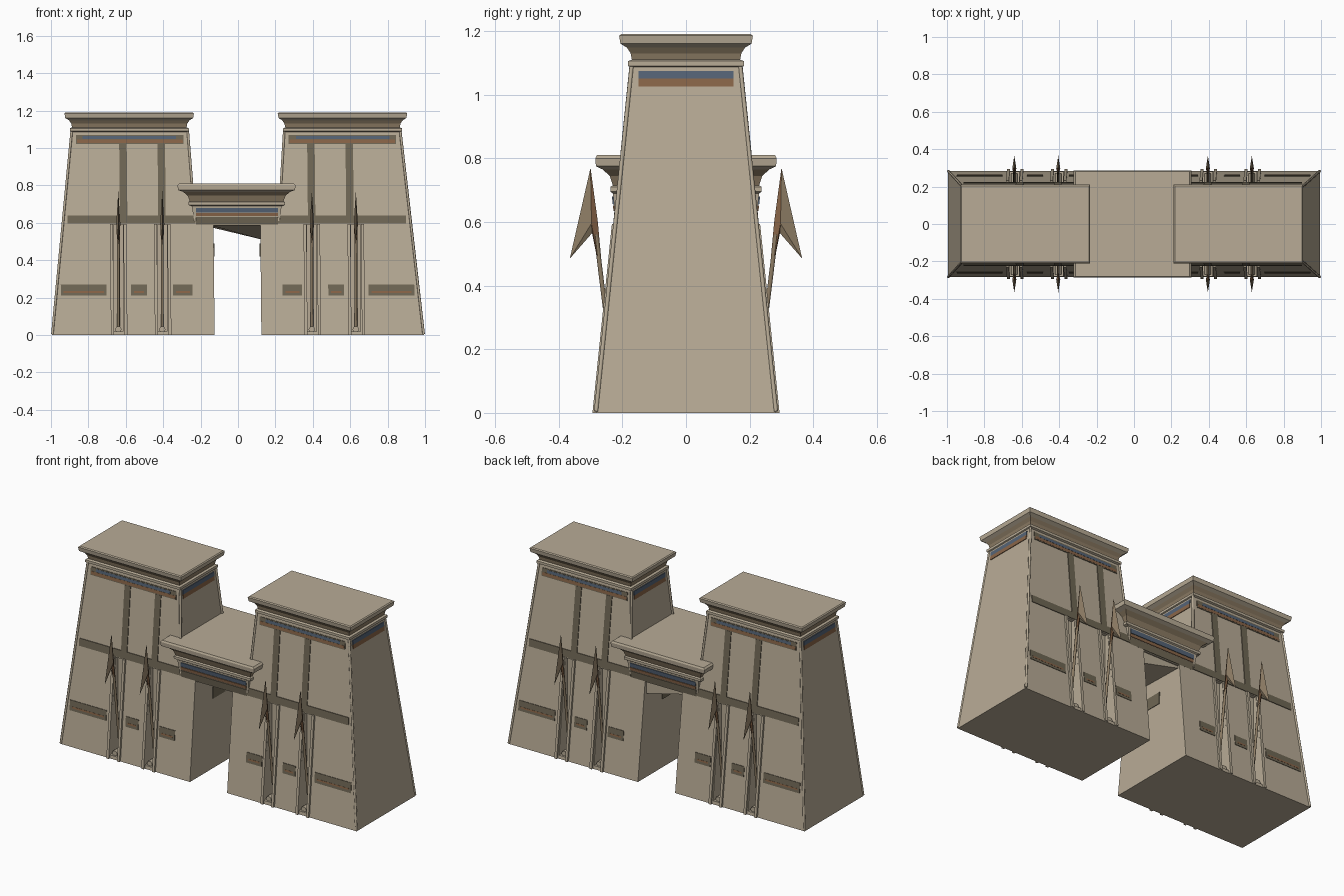
import bpy
import bmesh
from mathutils import Vector

if "Cube" in bpy.data.objects:
    bpy.data.objects.remove(bpy.data.objects["Cube"], do_unlink=True)


def material(name, rgb):
    m = bpy.data.materials.new(name)
    m.use_nodes = True
    m.diffuse_color = (*rgb, 1)
    m.node_tree.nodes["Principled BSDF"].inputs["Base Color"].default_value = (*rgb, 1)
    return m


STONE = material("sandstone", (0.48, 0.41, 0.305))
OLIVE = material("olive_band", (0.16, 0.135, 0.09))
RUST = material("rust_paint", (0.25, 0.13, 0.065))
BLUE = material("faded_blue", (0.09, 0.125, 0.18))
WORN = material("worn_cornice_paint", (0.27, 0.205, 0.13))
SIDES = (-1, 1)


def loft(name, rings, *mats):
    """Skin a stack of point rings and close both ends."""
    bm = bmesh.new()
    loops = [[bm.verts.new(p) for p in ring] for ring in rings]
    n = len(loops[0])
    for a, b in zip(loops, loops[1:]):
        for i in range(n):
            j = (i + 1) % n
            bm.faces.new((a[i], a[j], b[j], b[i]))
    bm.faces.new(loops[0])
    bm.faces.new(loops[-1])
    bmesh.ops.recalc_face_normals(bm, faces=bm.faces)
    me = bpy.data.meshes.new(name)
    bm.to_mesh(me)
    bm.free()
    for m in mats:
        me.materials.append(m)
    ob = bpy.data.objects.new(name, me)
    bpy.context.collection.objects.link(ob)
    return ob


def at(sx, x, z):
    """Mirrored x, with the slight lean of the building."""
    return sx * x - 0.01 * z


def wall(z):
    return 0.283 - 0.103 * z


def outer(z):
    return 0.995 - 0.105 * z


def inner(z):
    return 0.225 + 0.07 * (z - 0.6)


def rect(sx, x0, x1, y, z):
    a, b = at(sx, x0, z), at(sx, x1, z)
    return [(a, -y, z), (b, -y, z), (b, y, z), (a, y, z)]


def plate(name, pts, normal, mat, t=0.004):
    """Thin painted plate or rib lying on a wall."""
    n = Vector(normal) * t
    return loft(name, [[Vector(p) - n for p in pts], [Vector(p) + n for p in pts]], mat)


def front_plate(name, sx, sy, x0, x1, z0, z1, mat, t=0.004):
    pts = [(at(sx, x, z), sy * wall(z), z)
           for x, z in ((x0, z0), (x1, z0), (x1, z1), (x0, z1))]
    return plate(name, pts, (0, sy, 0), mat, t)


def rod(name, pts, r, mat):
    cu = bpy.data.curves.new(name, "CURVE")
    cu.dimensions = "3D"
    cu.bevel_depth = r
    cu.bevel_resolution = 1
    cu.use_fill_caps = True
    sp = cu.splines.new("POLY")
    sp.points.add(len(pts) - 1)
    for p, co in zip(sp.points, pts):
        p.co = (*co, 1)
    cu.materials.append(mat)
    ob = bpy.data.objects.new(name, cu)
    bpy.context.collection.objects.link(ob)
    return ob


def paint_by_height(ob, z0, z1, slot):
    for f in ob.data.polygons:
        if z0 < f.center.z < z1 and abs(f.normal.z) < 0.95:
            f.material_index = slot


FLAGS = (0.4, 0.635)

for sx in SIDES:
    side = "left" if sx > 0 else "right"

    # Battered tower with a jamb beside the passage
    tower = loft(side + "_tower", [
        rect(sx, outer(0), 0.125, wall(0), 0),
        rect(sx, outer(0.6), 0.125, wall(0.6), 0.6),
        rect(sx, outer(0.606), inner(0.606), wall(0.606), 0.606),
        rect(sx, outer(1.1), inner(1.1), wall(1.1), 1.1)], STONE)

    # Tall flagpole niches cut into both faces
    for x in FLAGS:
        for sy in SIDES:
            c = at(sx, x, 0.5)
            cutter = loft("niche_cutter", [
                [(c + dx * 0.026, sy * y, z) for dx, y in
                 ((-1, 0.2), (1, 0.2), (1, 0.4), (-1, 0.4))] for z in (0.02, 0.59)], STONE)
            cutter.hide_render = True
            mod = tower.modifiers.new("niche", "BOOLEAN")
            mod.operation = "DIFFERENCE"
            mod.solver = "EXACT"
            mod.object = cutter
            bpy.context.view_layer.objects.active = tower
            bpy.ops.object.modifier_apply(modifier=mod.name)
            bpy.data.objects.remove(cutter, do_unlink=True)

    # Roll moulding, flared cornice and roof slab
    profile = ((1.085, 0), (1.09, 0.012), (1.105, 0.012), (1.11, 0), (1.13, 0.004),
               (1.148, 0.016), (1.16, 0.036), (1.185, 0.04), (1.19, 0.034))
    cornice = loft(side + "_tower_cornice", [
        rect(sx, 0.876 + d, 0.264 - d, 0.17 + d, z) for z, d in profile], STONE, WORN)
    paint_by_height(cornice, 1.11, 1.145, 1)

    # Painted friezes on the tower ends
    for name, edge, s in (("outer", outer, 1), ("inner", inner, -1)):
        for z0, z1, mat in ((1.025, 1.05, RUST), (1.05, 1.075, BLUE)):
            pts = [(at(sx, edge(z), z), y, z) for y, z in
                   ((-0.15, z0), (0.15, z0), (0.15, z1), (-0.15, z1))]
            plate(f"{side}_{name}_frieze", pts, (s * sx, 0, 0), mat)

    # Paint patch on the passage wall
    pts = [(sx * 0.125 - 0.005, y, z) for y, z in
           ((-0.06, 0.42), (0.06, 0.42), (0.06, 0.49), (-0.06, 0.49))]
    plate(side + "_passage_patch", pts, (sx, 0, 0), OLIVE)

    for sy in SIDES:
        tag = side + ("_back_" if sy > 0 else "_front_")

        # Painted bands
        bands = [("frieze_border", 0.28, 0.855, 1.022, 1.07, OLIVE, 0.003),
                 ("frieze_rust", 0.285, 0.85, 1.027, 1.045, RUST, 0.004),
                 ("frieze_blue", 0.32, 0.82, 1.047, 1.064, BLUE, 0.004),
                 ("middle_band", 0.22, 0.905, 0.596, 0.64, OLIVE, 0.004)]
        for x0, x1 in ((0.24, 0.345), (0.485, 0.57), (0.7, 0.945)):
            bands.append(("low_band", x0, x1, 0.21, 0.27, OLIVE, 0.003))
            bands.append(("low_rust_line", x0 + 0.015, x1 - 0.015, 0.225, 0.235, RUST, 0.004))
        for x in (0.4, 0.605):
            bands.append(("upright_band", x - 0.02, x + 0.02, 0.64, 1.022, OLIVE, 0.004))
        for name, x0, x1, z0, z1, mat, t in bands:
            front_plate(tag + name, sx, sy, x0, x1, z0, z1, mat, t)

        # Rolled corner edges
        for name, edge in (("outer_edge", outer), ("inner_edge", inner)):
            z0 = 0.005 if edge is outer else 0.61
            rod(tag + name, [(at(sx, edge(z) - 0.002, z), sy * wall(z), z)
                             for z in (z0, 1.095)], 0.007, STONE)

        for x in FLAGS:
            # Ribs framing each niche
            for dx in (-0.036, 0.036):
                front_plate(tag + "niche_rib", sx, sy, x + dx - 0.008, x + dx + 0.008,
                            0, 0.594, STONE, 0.011)
            # Leaning pole on a small foot
            c = at(sx, x, 0.5)
            rod(tag + "flagpole", [(c, sy * 0.216, 0.02), (c, sy * 0.283, 0.56)], 0.008, WORN)
            rod(tag + "pole_foot", [(c, sy * 0.2, 0.03), (c, sy * 0.27, 0.03)], 0.018, STONE)
            # Pointed pennant, thick in the middle
            outline = ((0.3, 0.77), (0.365, 0.485), (0.295, 0.565), (0.255, 0.36), (0.277, 0.6))
            ring = [(c, sy * y, z) for y, z in outline]
            bm = bmesh.new()
            vs = [bm.verts.new(p) for p in ring]
            for dx in SIDES:
                mid = bm.verts.new((c + dx * 0.011, sy * 0.297, 0.595))
                for i, v in enumerate(vs):
                    f = bm.faces.new((v, vs[(i + 1) % len(vs)], mid))
                    f.material_index = 1 if i < 2 else 0
            bmesh.ops.recalc_face_normals(bm, faces=bm.faces)
            me = bpy.data.meshes.new(tag + "pennant")
            bm.to_mesh(me)
            bm.free()
            me.materials.append(RUST)
            me.materials.append(WORN)
            bpy.context.collection.objects.link(bpy.data.objects.new(tag + "pennant", me))

# Lintel over the passage, with its own flared cornice
profile = ((0.585, 0.225, 0.218), (0.69, 0.24, 0.23), (0.695, 0.258, 0.238),
           (0.71, 0.258, 0.238), (0.715, 0.25, 0.23), (0.745, 0.262, 0.24),
           (0.765, 0.285, 0.262), (0.775, 0.312, 0.283), (0.8, 0.316, 0.285),
           (0.81, 0.306, 0.28))
lintel = loft("gate_lintel", [rect(1, -x, x, y, z) for z, x, y in profile], STONE, WORN)
paint_by_height(lintel, 0.715, 0.76, 1)

# Painted stripes on the lintel
for sy in SIDES:
    for name, z0, z1, mat in (("olive", 0.59, 0.63, OLIVE), ("rust", 0.635, 0.652, RUST),
                              ("blue", 0.655, 0.68, BLUE)):
        pts = [(x, sy * (0.218 + (z - 0.585) * 0.114), z) for x, z in
               ((-0.225, z0), (0.215, z0), (0.215, z1), (-0.225, z1))]
        plate("lintel_" + name + "_stripe", pts, (0, sy, 0), mat)

# Uneven passage ceiling
loft("passage_ceiling", [
    [(-0.14, -0.21, 0.585), (0.13, -0.21, 0.585), (0.13, 0.21, 0.51), (-0.14, 0.21, 0.575)],
    [(-0.14, -0.21, 0.62), (0.13, -0.21, 0.62), (0.13, 0.21, 0.62), (-0.14, 0.21, 0.62)]], STONE)
